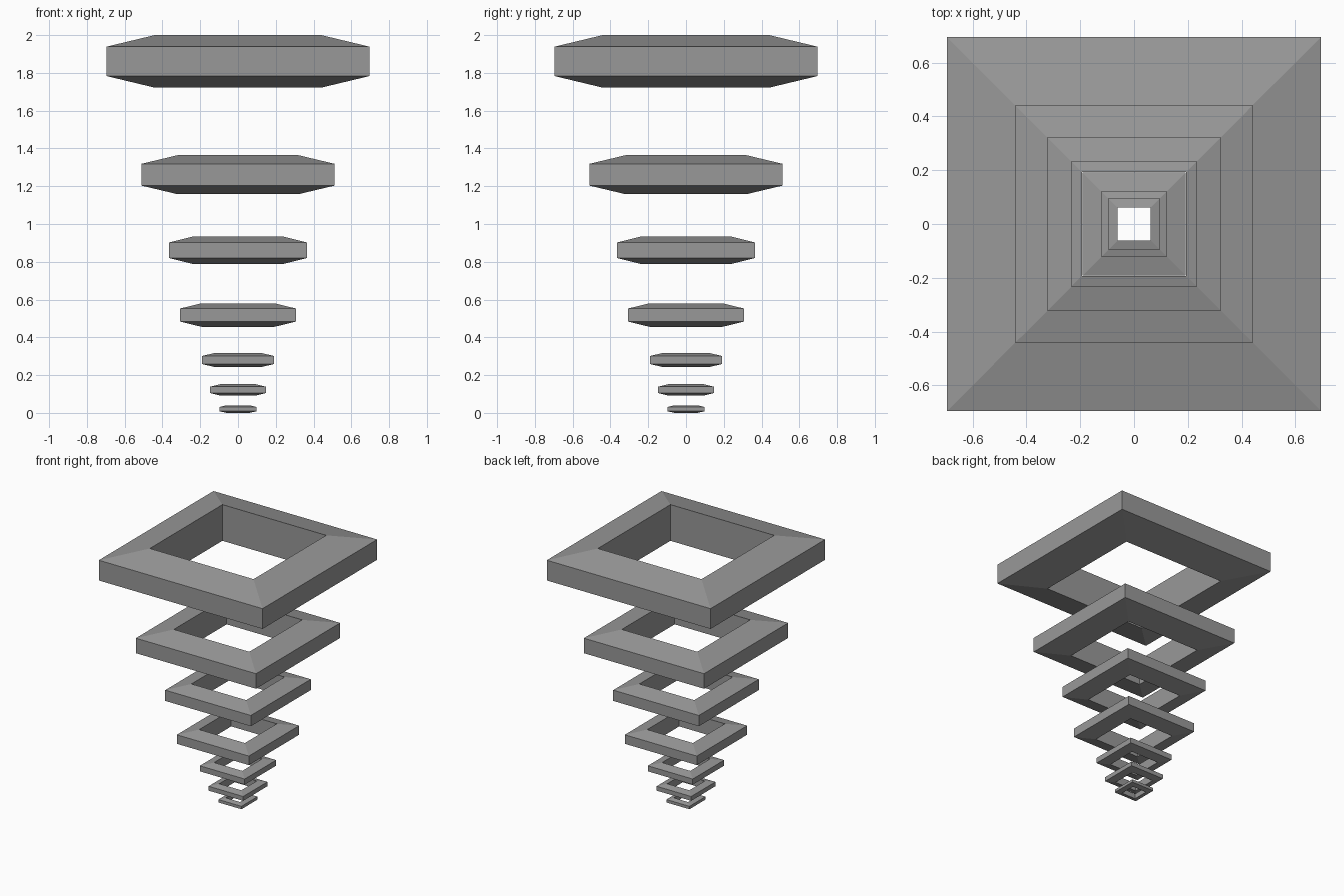
import bpy, bmesh

if "Cube" in bpy.data.objects:
    bpy.data.objects.remove(bpy.data.objects["Cube"])

# outer half width, inner half width, centre height, half height of inner wall
RINGS = [
    (0.098, 0.061, 0.020, 0.020),
    (0.147, 0.094, 0.122, 0.030),
    (0.191, 0.120, 0.280, 0.038),
    (0.306, 0.194, 0.518, 0.062),
    (0.364, 0.233, 0.861, 0.074),
    (0.511, 0.321, 1.261, 0.103),
    (0.696, 0.441, 1.861, 0.139),
]

# Dark grey finish
grey = bpy.data.materials.new("dark_grey")
grey.diffuse_color = (0.315, 0.315, 0.315, 1)
grey.use_nodes = True
grey.node_tree.nodes["Principled BSDF"].inputs["Base Color"].default_value = grey.diffuse_color


def square_ring(name, outer, inner, z, h):
    """Square frame: tall inner wall, sloped top and bottom, short outer wall."""
    edge = h * 0.56
    profile = [(inner, -h), (outer, -edge), (outer, edge), (inner, h)]
    corners = [(1, 1), (-1, 1), (-1, -1), (1, -1)]
    bm = bmesh.new()
    loops = [[bm.verts.new((r * cx, r * cy, dz)) for r, dz in profile]
             for cx, cy in corners]
    for i in range(4):
        a, b = loops[i], loops[(i + 1) % 4]
        for j in range(4):
            k = (j + 1) % 4
            bm.faces.new((a[j], b[j], b[k], a[k]))
    bmesh.ops.recalc_face_normals(bm, faces=bm.faces)
    mesh = bpy.data.meshes.new(name)
    bm.to_mesh(mesh)
    bm.free()
    mesh.materials.append(grey)
    ob = bpy.data.objects.new(name, mesh)
    ob.location.z = z
    bpy.context.collection.objects.link(ob)


# Floating rings from smallest (bottom) to largest (top)
for n, ring in enumerate(RINGS, 1):
    square_ring(f"square_ring_{n}", *ring)
